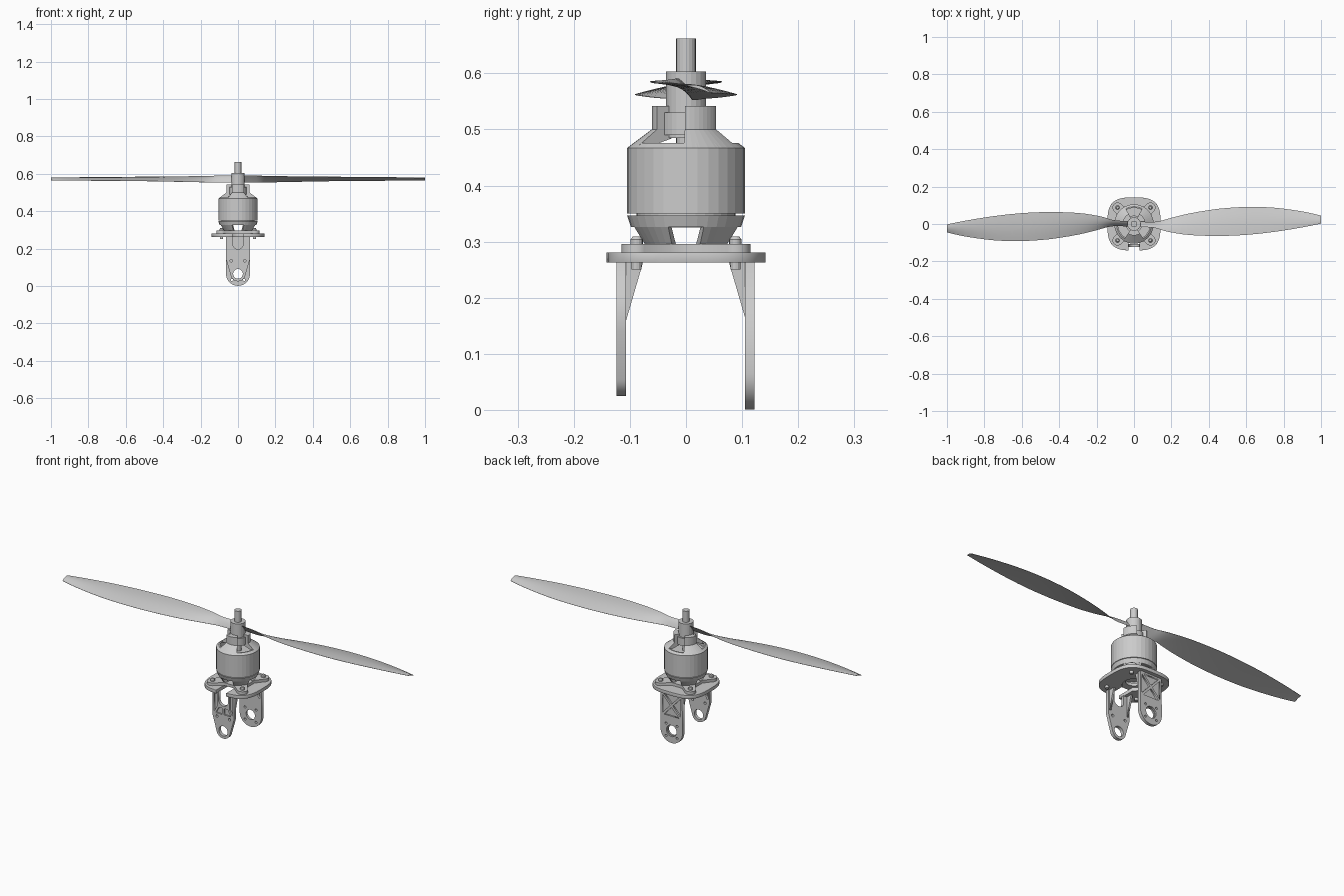
import bpy, bmesh
from math import sin, cos, radians, pi
from mathutils import Matrix

if "Cube" in bpy.data.objects:
    bpy.data.objects.remove(bpy.data.objects["Cube"])


def add(name, bm):
    bmesh.ops.remove_doubles(bm, verts=bm.verts, dist=1e-5)
    bmesh.ops.recalc_face_normals(bm, faces=bm.faces)
    me = bpy.data.meshes.new(name)
    bm.to_mesh(me)
    bm.free()
    ob = bpy.data.objects.new(name, me)
    bpy.context.collection.objects.link(ob)
    return ob


def revolve(name, prof, n=32, a0=0, a1=360, at=(0, 0)):
    """Revolve a closed (r, z) profile, fully or as a capped sector."""
    full = a1 - a0 == 360
    bm = bmesh.new()
    rings = []
    for i in range(n if full else n + 1):
        a = radians(a0 + (a1 - a0) * i / n)
        rings.append([bm.verts.new((at[0] + r * cos(a), at[1] + r * sin(a), z)) for r, z in prof])
    m = len(prof)
    for i in range(n):
        p, q = rings[i], rings[(i + 1) % len(rings)]
        for j in range(m):
            k = (j + 1) % m
            if prof[j][0] == 0 and prof[k][0] == 0:
                continue
            vs = [p[j], p[k]]
            if prof[k][0] > 0:
                vs.append(q[k])
            if prof[j][0] > 0:
                vs.append(q[j])
            bm.faces.new(vs)
    if not full:
        bm.faces.new(rings[0])
        bm.faces.new(rings[-1])
    return add(name, bm)


def cyl(name, r, z0, z1, n=24, at=(0, 0)):
    return revolve(name, [(0, z0), (r, z0), (r, z1), (0, z1)], n, at=at)


PLANES = {'XY': Matrix(((1, 0, 0), (0, 1, 0), (0, 0, 1))),
          'XZ': Matrix(((1, 0, 0), (0, 0, -1), (0, 1, 0))),
          'YZ': Matrix(((0, 0, 1), (1, 0, 0), (0, 1, 0)))}


def slab(name, loops, lo, hi, plane='XY'):
    """Extrude a flat outline (later loops are holes) from lo to hi across its plane."""
    cu = bpy.data.curves.new(name, 'CURVE')
    cu.dimensions = '2D'
    cu.fill_mode = 'BOTH'
    cu.extrude = (hi - lo) / 2
    for loop in loops:
        s = cu.splines.new('POLY')
        s.points.add(len(loop) - 1)
        for pt, (x, y) in zip(s.points, loop):
            pt.co = (x, y, 0, 1)
        s.use_cyclic_u = True
    tmp = bpy.data.objects.new(name + "_tmp", cu)
    bpy.context.collection.objects.link(tmp)
    dg = bpy.context.evaluated_depsgraph_get()
    me = bpy.data.meshes.new_from_object(tmp.evaluated_get(dg))
    bm = bmesh.new()
    bm.from_mesh(me)
    bpy.data.objects.remove(tmp)
    bpy.data.meshes.remove(me)
    mat = PLANES[plane].to_4x4()
    mid = (lo + hi) / 2
    mat.translation = {'XY': (0, 0, mid), 'XZ': (0, mid, 0), 'YZ': (mid, 0, 0)}[plane]
    bm.transform(mat)
    return add(name, bm)


def arc(cx, cy, r, a0, a1, n):
    return [(cx + r * cos(radians(a0 + (a1 - a0) * i / n)),
             cy + r * sin(radians(a0 + (a1 - a0) * i / n))) for i in range(n + 1)]


def circle(cx, cy, r, n=24):
    return arc(cx, cy, r, 0, 360, n)[:-1]


def mirrored(loop):
    return [(-x, y) for x, y in loop]


# Mount plate: rounded square with a slot open to the front
def squircle(a, r=0.142, e=2 / 3.2):
    c, s = cos(radians(a)), sin(radians(a))
    return (r * abs(c) ** e * (1 if c > 0 else -1), r * abs(s) ** e * (1 if s > 0 else -1))


outer = [(0.03, -0.142)] + [squircle(-84 + 348 * i / 60) for i in range(2, 59)] + [(-0.03, -0.142)]
inner = arc(0, 0, 0.055, 237, -57, 24)
plate = slab("mount_plate", [outer + inner], 0.263, 0.281)
bev = plate.modifiers.new("edge", 'BEVEL')
bev.width = 0.004
bev.segments = 2
bev.limit_method = 'ANGLE'
bev.angle_limit = 1.0

# Front leg: slotted at the top, tapering to a small eye
front = ([(-0.063, 0.265), (-0.063, 0.14)] + arc(0, 0.065, 0.04, 195, 345, 16) +
         [(0.063, 0.14), (0.063, 0.265), (0.028, 0.265)] +
         arc(0, 0.225, 0.028, 0, -180, 10) + [(-0.028, 0.265)])
eye = circle(0, 0.065, 0.026)
dots = [circle(s * 0.037, 0.135, 0.007, 12) for s in (-1, 1)]
side = [(0.036, 0.255), (0.055, 0.255), (0.055, 0.155), (0.036, 0.19)]
low = [(0.006, 0.185), (0.026, 0.185), (0.044, 0.152), (0.006, 0.152)]
slab("front_leg_panel", [front, eye] + dots, -0.116, -0.107, 'XZ')
slab("front_leg_rim", [front, eye, side, mirrored(side), low, mirrored(low)] + dots,
     -0.124, -0.116, 'XZ')

# Back leg: broad round end with a ring of small holes
back = [(-0.063, 0.265)] + arc(0, 0.065, 0.064, 180, 360, 24) + [(0.063, 0.265)]
ring = [circle(0.046 * cos(a), 0.065 + 0.046 * sin(a), 0.006, 10)
        for a in [pi / 4 + i * pi / 2 for i in range(4)]]
tri = [(0.054, 0.248), (0.054, 0.15), (0.008, 0.199)]
top = [(-0.044, 0.254), (0.044, 0.254), (0, 0.207)]
bottom = [(-0.044, 0.143), (0, 0.19), (0.044, 0.143)]
slab("back_leg_panel", [back, eye] + ring, 0.105, 0.114, 'XZ')
slab("back_leg_rim", [back, circle(0, 0.065, 0.03), tri, mirrored(tri), top, bottom] + ring,
     0.114, 0.122, 'XZ')

# Gussets inside both legs
for sx, x in (("left", -0.052), ("right", 0.052)):
    for nm, s in (("front", -1), ("back", 1)):
        slab(f"{nm}_{sx}_gusset", [[(s * 0.076, 0.265), (s * 0.108, 0.265), (s * 0.108, 0.155)]],
             x - 0.005, x + 0.005, 'YZ')

# Motor base: four-lobed flange with screws
flange = []
for q in range(4):
    a = radians(90 * q)
    pts = [(0.075, -0.03), (0.075, 0.03)] + arc(0.088, 0.088, 0.027, -30, 120, 10)
    flange += [(x * cos(a) - y * sin(a), x * sin(a) + y * cos(a)) for x, y in pts]
slab("motor_flange", [flange, circle(0, 0, 0.04)], 0.281, 0.296)
for i, (sx, sy) in enumerate([(1, 1), (-1, 1), (-1, -1), (1, -1)]):
    at = (sx * 0.088, sy * 0.088)
    revolve(f"screw_head_{i}", [(0, 0.296), (0.011, 0.296), (0.011, 0.304), (0.007, 0.309), (0, 0.309)], 16, at=at)
    cyl(f"screw_shank_{i}", 0.009, 0.25, 0.264, 12, at)

# Lower motor cage: ring, four splayed arms, stator
revolve("lower_ring", [(0.098, 0.326), (0.105, 0.347), (0.088, 0.347), (0.08, 0.326)])
for i in range(4):
    revolve(f"lower_arm_{i}", [(0.055, 0.295), (0.077, 0.295), (0.098, 0.327), (0.08, 0.327)],
            6, 90 * i + 19, 90 * i + 71)
cyl("stator", 0.088, 0.325, 0.45, 32)

# Bell with open top: shoulder, three spokes flowing into hub lobes
revolve("motor_bell", [(0.093, 0.35), (0.105, 0.35), (0.105, 0.467), (0.093, 0.476), (0.086, 0.476), (0.093, 0.46)])
for i in range(3):
    a = 30 + 120 * i
    revolve(f"bell_spoke_{i}", [(0.03, 0.484), (0.088, 0.466), (0.105, 0.467), (0.061, 0.5),
                                (0.061, 0.542), (0.03, 0.542)], 8, a - 32, a + 32)
revolve("bell_collar", [(0.03, 0.49), (0.045, 0.49), (0.045, 0.53), (0.03, 0.53)])

# Propeller hub and shaft
cyl("propeller_hub", 0.036, 0.485, 0.603)
cyl("motor_shaft", 0.0175, 0.44, 0.662, 20)

# Blades: x, front y, back y, front z, back z
stations = [(0.0, -.015, .015, .592, .556), (0.1, -.019, .011, .590, .553),
            (0.15, -.033, .019, .588, .553), (0.2, -.045, .033, .587, .555),
            (0.3, -.059, .057, .586, .557), (0.45, -.064, .081, .585, .560),
            (0.6, -.058, .091, .583, .562), (0.75, -.042, .087, .582, .563),
            (0.9, -.018, .067, .580, .564), (1.0, .002, .045, .578, .565)]


def smooth(rows, k):
    out = []
    for i in range(len(rows) - 1):
        p0, p1, p2, p3 = (rows[max(0, min(len(rows) - 1, i + d))] for d in (-1, 0, 1, 2))
        for j in range(k):
            t = j / k
            out.append([b + t * (c - a) / 2 + t * t * (a - 2.5 * b + 2 * c - d / 2) +
                        t ** 3 * (1.5 * (b - c) + (d - a) / 2) for a, b, c, d in zip(p0, p1, p2, p3)])
    return out + [list(rows[-1])]


for name, s in (("right_blade", 1), ("left_blade", -1)):
    bm = bmesh.new()
    sections = []
    for x, yf, yb, zf, zb in smooth(stations, 3):
        up, dn = [], []
        for i in range(9):
            t = i / 8
            y, z = yf + (yb - yf) * t, zf + (zb - zf) * t
            h = sin(pi * t)
            up.append((s * x, s * y, z + 0.006 * h + 0.0005))
            dn.append((s * x, s * y, z + 0.001 * h - 0.0005))
        sections.append([bm.verts.new(p) for p in up + dn[::-1]])
    for p, q in zip(sections, sections[1:]):
        for j in range(len(p)):
            k = (j + 1) % len(p)
            bm.faces.new((p[j], p[k], q[k], q[j]))
    bm.faces.new(sections[0])
    bm.faces.new(sections[-1])
    ob = add(name, bm)
    bpy.ops.object.select_all(action='DESELECT')
    bpy.context.view_layer.objects.active = ob
    ob.select_set(True)
    bpy.ops.object.shade_smooth_by_angle(angle=radians(40))
